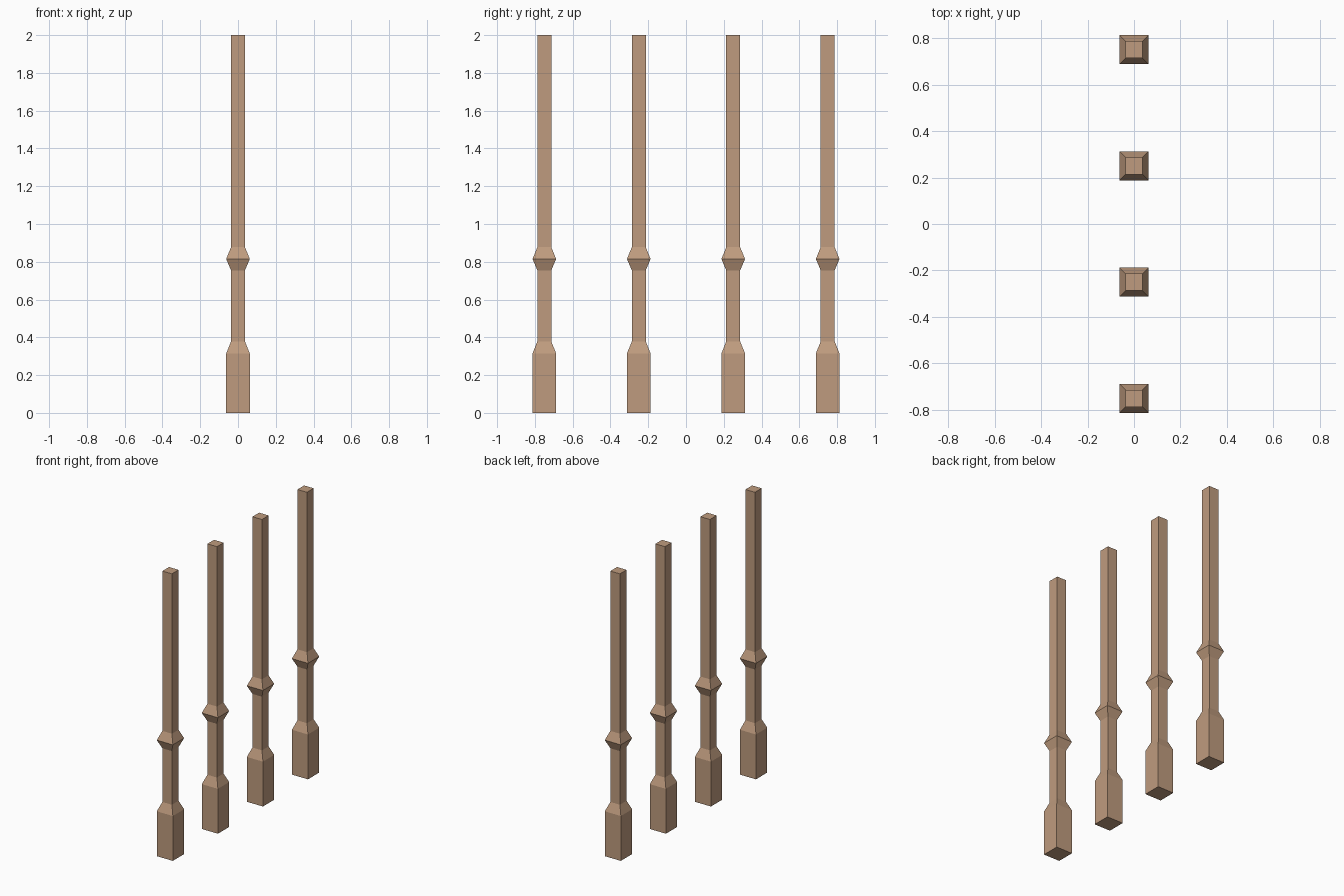
import bpy, bmesh

if "Cube" in bpy.data.objects:
    bpy.data.objects.remove(bpy.data.objects["Cube"])

wood = bpy.data.materials.new("wood")
wood.diffuse_color = (0.52, 0.33, 0.21, 1)
wood.use_nodes = True
wood.node_tree.nodes["Principled BSDF"].inputs["Base Color"].default_value = wood.diffuse_color

# Square post profile: (height, half width)
BASE, SHAFT = 0.0625, 0.037
PROFILE = [(0, BASE), (0.315, BASE), (0.378, SHAFT), (0.755, SHAFT),
           (0.815, BASE), (0.877, SHAFT), (2.0, SHAFT)]


def make_post(name, y):
    bm = bmesh.new()
    rings = [[bm.verts.new((sx * h, sy * h, z))
              for sx, sy in ((-1, -1), (1, -1), (1, 1), (-1, 1))]
             for z, h in PROFILE]
    # side faces between neighbouring rings
    for low, high in zip(rings, rings[1:]):
        for i in range(4):
            j = (i + 1) % 4
            bm.faces.new((low[i], low[j], high[j], high[i]))
    # end caps
    bm.faces.new(rings[0][::-1])
    bm.faces.new(rings[-1])
    mesh = bpy.data.meshes.new(name)
    bm.to_mesh(mesh)
    bm.free()
    mesh.materials.append(wood)
    post = bpy.data.objects.new(name, mesh)
    post.location.y = y
    bpy.context.collection.objects.link(post)


# Row of four posts along y
for n in range(4):
    make_post(f"post_{n + 1}", -0.75 + 0.5 * n)
